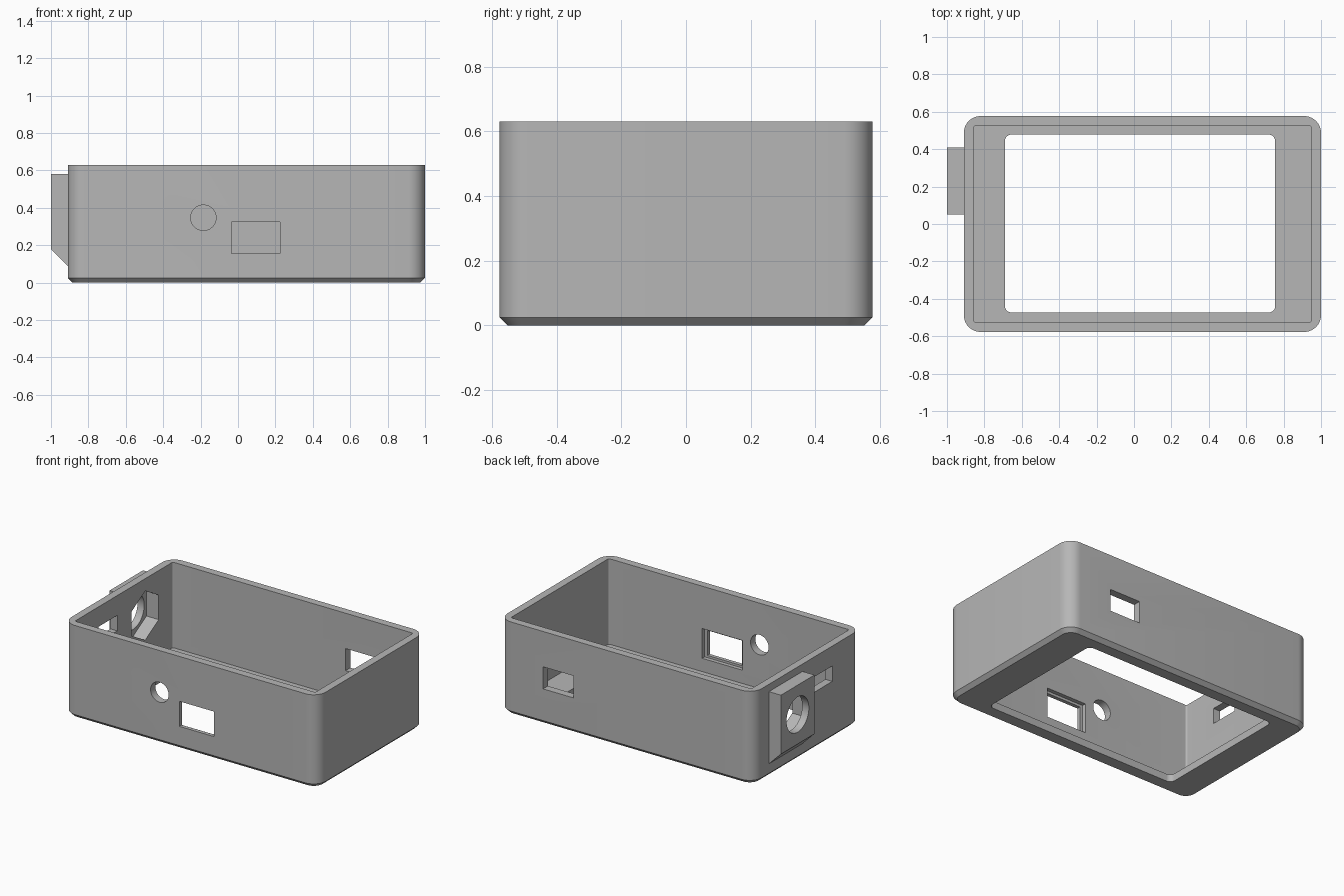
import bpy
import bmesh
import math
from mathutils import Vector

old = bpy.data.objects.get("Cube")
if old:
    bpy.data.objects.remove(old, do_unlink=True)

grey = bpy.data.materials.new("plain grey")
grey.use_nodes = True
colour = (0.47, 0.47, 0.47, 1)
grey.diffuse_color = colour
grey.node_tree.nodes["Principled BSDF"].inputs["Base Color"].default_value = colour


def make_object(name, bm):
    bmesh.ops.recalc_face_normals(bm, faces=bm.faces[:])
    mesh = bpy.data.meshes.new(name)
    bm.to_mesh(mesh)
    bm.free()
    mesh.materials.append(grey)
    obj = bpy.data.objects.new(name, mesh)
    bpy.context.collection.objects.link(obj)
    return obj


def loft(name, rings):
    """Skin a stack of equal-length point rings and cap both ends."""
    bm = bmesh.new()
    loops = [[bm.verts.new(p) for p in ring] for ring in rings]
    n = len(loops[0])
    for a, b in zip(loops, loops[1:]):
        for i in range(n):
            j = (i + 1) % n
            bm.faces.new((a[i], a[j], b[j], b[i]))
    bm.faces.new(loops[0])
    bm.faces.new(loops[-1])
    return make_object(name, bm)


def rounded_ring(x0, x1, y0, y1, radius, z, steps=10):
    corners = [(x1 - radius, y1 - radius), (x0 + radius, y1 - radius),
               (x0 + radius, y0 + radius), (x1 - radius, y0 + radius)]
    ring = []
    for k, (cx, cy) in enumerate(corners):
        for s in range(steps + 1):
            a = math.pi / 2 * (k + s / steps)
            ring.append(Vector((cx + radius * math.cos(a), cy + radius * math.sin(a), z)))
    return ring


def rounded_block(name, x0, x1, y0, y1, radius, z0, z1):
    return loft(name, [rounded_ring(x0, x1, y0, y1, radius, z) for z in (z0, z1)])


def block(name, x0, x1, y0, y1, z0, z1):
    ring = [(x0, y0), (x1, y0), (x1, y1), (x0, y1)]
    return loft(name, [[(x, y, z) for x, y in ring] for z in (z0, z1)])


def bar(name, axis, start, end, u, z, radius, sides, turn=0.0):
    """Round or polygonal bar along x or y."""
    rings = []
    for d in (start, end):
        ring = []
        for i in range(sides):
            a = turn + 2 * math.pi * i / sides
            p, q = u + radius * math.cos(a), z + radius * math.sin(a)
            ring.append((d, p, q) if axis == "x" else (p, d, q))
        rings.append(ring)
    return loft(name, rings)


def combine(target, tool, operation):
    mod = target.modifiers.new("combine", "BOOLEAN")
    mod.operation = operation
    mod.solver = "EXACT"
    mod.object = tool
    bpy.context.view_layer.update()
    graph = bpy.context.evaluated_depsgraph_get()
    mesh = bpy.data.meshes.new_from_object(target.evaluated_get(graph))
    target.modifiers.clear()
    target.data = mesh
    bpy.data.objects.remove(tool, do_unlink=True)


# Outer shell with a chamfered bottom edge
LEFT, RIGHT, HALF, TOP = -0.91, 1.0, 0.577, 0.63
CHAMFER, WALL, ROUND = 0.025, 0.052, 0.09
case = loft("enclosure_case", [
    rounded_ring(LEFT + c, RIGHT - c, -HALF + c, HALF - c, ROUND - c, z)
    for c, z in ((CHAMFER, 0), (0, CHAMFER), (0, TOP))])

# Angled mounting boss on the end wall
profile = [(-0.88, 0.09), (LEFT, 0.09), (-1.0, 0.18), (-1.0, 0.58), (-0.88, 0.58)]
boss = loft("connector_boss", [[(x, y, z) for x, z in profile] for y in (0.05, 0.41)])
combine(case, boss, "UNION")

# Cavity, floor opening and wall cut-outs
cutters = [
    rounded_block("cavity", LEFT + WALL, RIGHT - WALL, -HALF + WALL, HALF - WALL,
                  0.012, 0.05, 0.8),
    rounded_block("floor_opening", -0.69, 0.755, -0.473, 0.478, 0.035, -0.1, 0.2),
    bar("front_round_hole", "y", -0.7, -0.4, -0.185, 0.347, 0.068, 48),
    block("front_port", -0.035, 0.225, -0.7, -0.4, 0.155, 0.325),
    block("front_port_recess", -0.055, 0.247, -0.552, -0.4, 0.14, 0.342),
    block("back_port", 0.44, 0.67, 0.4, 0.7, 0.24, 0.39),
    block("end_slot", -1.1, -0.8, -0.27, -0.07, 0.39, 0.495),
    bar("boss_hole", "x", -1.1, -0.8, 0.23, 0.38, 0.12, 48),
    bar("nut_pocket", "x", -0.95, -0.8, 0.23, 0.38, 0.167, 6, math.pi / 6),
]
for cutter in cutters:
    combine(case, cutter, "DIFFERENCE")

# Smooth rounded corners, keep edges crisp
bpy.ops.object.select_all(action="DESELECT")
case.select_set(True)
bpy.context.view_layer.objects.active = case
bpy.ops.object.shade_smooth_by_angle(angle=math.radians(25))
